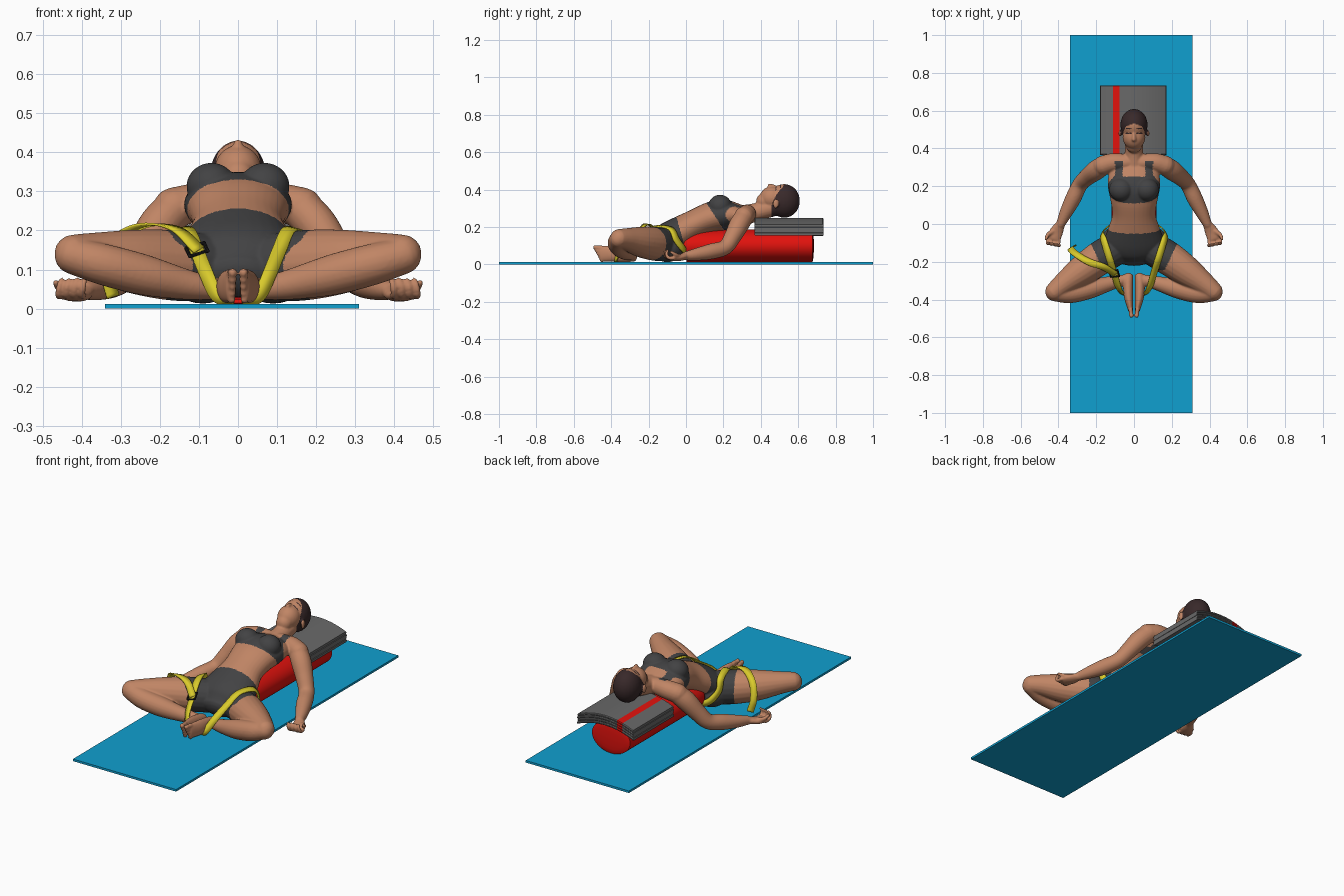
import bpy, bmesh, math
from mathutils import Vector, Matrix


def material(name, r, g, b):
    m = bpy.data.materials.new(name)
    m.diffuse_color = (r, g, b, 1)
    return m


SKIN = material("skin", 0.53, 0.235, 0.13)
CLOTH = material("charcoal cloth", 0.055, 0.055, 0.057)
HAIR = material("dark brown hair", 0.04, 0.022, 0.023)
BLUE = material("mat blue", 0.005, 0.35, 0.63)
RED = material("red", 0.75, 0.006, 0.004)
GREY = material("blanket grey", 0.14, 0.14, 0.14)
YELLOW = material("strap yellow", 0.70, 0.60, 0.025)
BLACK = material("buckle black", 0.01, 0.01, 0.01)


def finish(bm, name, *mats, angle=40):
    bmesh.ops.recalc_face_normals(bm, faces=bm.faces)
    me = bpy.data.meshes.new(name)
    bm.to_mesh(me)
    bm.free()
    for m in mats:
        me.materials.append(m)
    ob = bpy.data.objects.new(name, me)
    bpy.context.collection.objects.link(ob)
    bpy.context.view_layer.objects.active = ob
    ob.select_set(True)
    bpy.ops.object.shade_smooth_by_angle(angle=math.radians(angle))
    ob.select_set(False)
    return ob


def spline(pts, steps=5):
    """Catmull-Rom through tuples of any length."""
    p = [Vector(q) for q in pts]
    p = [2 * p[0] - p[1]] + p + [2 * p[-1] - p[-2]]
    out = []
    for i in range(1, len(p) - 2):
        a, b, c, d = p[i - 1:i + 3]
        for k in range(steps):
            t = k / steps
            out.append(0.5 * (2 * b + (c - a) * t + (2 * a - 5 * b + 4 * c - d) * t * t
                              + (3 * b - a - 3 * c + d) * t ** 3))
    return out + [p[-2]]


def tangent(q, i):
    return (q[min(i + 1, len(q) - 1)].xyz - q[max(i - 1, 0)].xyz).normalized()


def tube(bm, pts, side=(0, 0, 1), n=20, cap=1.0):
    """Loft of ellipses; pts hold x, y, z, radius along side, other radius."""
    q = spline([tuple(p) + ((p[3],) if len(p) == 4 else ()) for p in pts])
    secs = []
    for i, s in enumerate(q):
        t = tangent(q, i)
        a = Vector(side)
        a = (a - t * a.dot(t)).normalized()
        secs.append((s.xyz, t, a, t.cross(a), s[3], s[4]))

    def caps(sec, sgn):
        c, t, a, b, ra, rb = sec
        return [(c + t * sgn * cap * min(ra, rb) * math.sin(u), t, a, b, ra * math.cos(u), rb * math.cos(u))
                for u in (0.4, 0.8, 1.15, 1.45)]
    secs = caps(secs[0], -1)[::-1] + secs + caps(secs[-1], 1)
    rings = [[bm.verts.new(c + a * ra * math.cos(2 * math.pi * k / n) + b * rb * math.sin(2 * math.pi * k / n))
              for k in range(n)] for c, t, a, b, ra, rb in secs]
    for r, s in zip(rings, rings[1:]):
        for k in range(n):
            bm.faces.new((r[k], r[(k + 1) % n], s[(k + 1) % n], s[k]))
    bm.faces.new(rings[0][::-1])
    bm.faces.new(rings[-1])


def ball(bm, c, r):
    bmesh.ops.create_uvsphere(bm, u_segments=24, v_segments=16, radius=1,
                              matrix=Matrix.Translation(c) @ Matrix.Diagonal((*r, 1)))


def ribbon(name, pts, width=0.036):
    """Flat strap; pts hold position and outward direction."""
    bm = bmesh.new()
    q = spline(pts, 8)
    prev = None
    for i, s in enumerate(q):
        w = tangent(q, i).cross(Vector(s[3:6])).normalized() * width / 2
        cur = [bm.verts.new(s.xyz - w), bm.verts.new(s.xyz + w)]
        if prev:
            bm.faces.new((prev[0], prev[1], cur[1], cur[0]))
        prev = cur
    ob = finish(bm, name, YELLOW)
    mod = ob.modifiers.new("thickness", 'SOLIDIFY')
    mod.thickness, mod.offset = 0.006, 0


# Mat
bm = bmesh.new()
bmesh.ops.create_cube(bm, size=1, matrix=Matrix.Translation((-0.015, 0, 0.006)) @ Matrix.Diagonal((0.65, 2, 0.012, 1)))
finish(bm, "yoga_mat", BLUE)

# Bolster
bm = bmesh.new()
tube(bm, [(0, -0.005, 0.098, 0.108, 0.08), (0, 0.03, 0.1, 0.118, 0.088),
          (0, 0.35, 0.1, 0.12, 0.088), (0, 0.675, 0.1, 0.12, 0.088)], side=(1, 0, 0), n=48, cap=0.1)
finish(bm, "bolster", RED)

# Folded blanket: four draped layers with a red stripe
for k in range(4):
    bm = bmesh.new()
    xs = [-0.18 + 0.002 * (k % 2), -0.15, -0.112, -0.078, -0.04, 0, 0.04, 0.08, 0.12, 0.15, 0.172 - 0.003 * (k % 2)]
    loops = []
    for dz, e in ((0, 0), (0.004, -0.004), (0.010, -0.004), (0.0138, 0)):
        loops.append([[bm.verts.new((x, y, 0.192 + k * 0.0145 + dz - 1.25 * x * x))
                       for x in xs] for y in (0.37 + e, 0.73 - e)])
    for j in range(len(xs) - 1):
        quads = [(loops[0][0], loops[0][1]), (loops[3][0], loops[3][1])]
        quads += [(loops[i][s], loops[i + 1][s]) for i in range(3) for s in (0, 1)]
        for a, b in quads:
            bm.faces.new((a[j], a[j + 1], b[j + 1], b[j])).material_index = int(j == 2)
    for j in (0, -1):
        for i in range(3):
            bm.faces.new((loops[i][0][j], loops[i][1][j], loops[i + 1][1][j], loops[i + 1][0][j]))
    finish(bm, "blanket_layer_%d" % (k + 1), GREY, RED)

# Body: torso, neck, head
bm = bmesh.new()
X = (1, 0, 0)
tube(bm, [(0, -0.18, 0.085, 0.10, 0.06), (0, -0.14, 0.105, 0.145, 0.085), (0, -0.09, 0.135, 0.158, 0.092),
          (0, -0.02, 0.178, 0.135, 0.085), (0, 0.05, 0.217, 0.115, 0.078), (0, 0.13, 0.25, 0.125, 0.083),
          (0, 0.20, 0.265, 0.138, 0.085), (0, 0.28, 0.265, 0.13, 0.06), (0, 0.325, 0.262, 0.09, 0.042)],
     side=X, n=32, cap=0.6)
tube(bm, [(0, 0.31, 0.262, 0.056), (0, 0.38, 0.282, 0.048), (0, 0.46, 0.305, 0.05)], side=X)
ball(bm, (0, 0.525, 0.34), (0.072, 0.084, 0.09))
ball(bm, (0, 0.46, 0.355), (0.06, 0.066, 0.063))
ball(bm, (0, 0.415, 0.338), (0.043, 0.04, 0.043))
tube(bm, [(0, 0.485, 0.412, 0.008), (0, 0.465, 0.42, 0.009), (0, 0.448, 0.421, 0.012)], side=X)
ball(bm, (0, 0.41, 0.377), (0.021, 0.012, 0.011))
# Limbs on both sides
for s in (-1, 1):
    def limb(pts, **kw):
        tube(bm, [(s * p[0],) + tuple(p[1:]) for p in pts], **kw)
    ball(bm, (s * 0.073, 0.48, 0.325), (0.009, 0.016, 0.026))
    ball(bm, (s * 0.068, 0.182, 0.313), (0.064, 0.062, 0.06))
    ball(bm, (s * 0.09, -0.10, 0.085), (0.09, 0.09, 0.072))
    # shoulder and arm
    limb([(0.04, 0.325, 0.275, 0.045), (0.11, 0.325, 0.27, 0.05), (0.165, 0.31, 0.258, 0.052)])
    limb([(0.155, 0.315, 0.262, 0.05), (0.20, 0.285, 0.215, 0.053), (0.245, 0.25, 0.15, 0.046),
          (0.285, 0.21, 0.092, 0.041), (0.322, 0.135, 0.07, 0.042), (0.36, 0.06, 0.055, 0.034),
          (0.388, 0.0, 0.046, 0.024)])
    # hand
    limb([(0.388, 0.0, 0.045, 0.024, 0.02), (0.41, -0.04, 0.036, 0.036, 0.018),
          (0.425, -0.075, 0.034, 0.036, 0.015)], side=X)
    for i in range(4):
        x = 0.396 + 0.02 * i
        limb([(x, -0.075 + 0.003 * i, 0.033, 0.0105), (x + 0.003, -0.103 + 0.003 * i, 0.036, 0.0095),
              (x + 0.001, -0.116 + 0.004 * i, 0.056, 0.0085), (x - 0.004, -0.111 + 0.004 * i, 0.073, 0.0075)],
             side=X, n=10)
    limb([(0.425, -0.035, 0.042, 0.014), (0.455, -0.055, 0.052, 0.011), (0.466, -0.078, 0.066, 0.009)], n=10)
    # thigh and shin
    limb([(0.09, -0.125, 0.105, 0.088), (0.18, -0.18, 0.112, 0.09), (0.28, -0.25, 0.122, 0.08),
          (0.37, -0.315, 0.135, 0.06), (0.42, -0.356, 0.14, 0.05)])
    limb([(0.422, -0.362, 0.135, 0.047), (0.34, -0.366, 0.112, 0.053), (0.24, -0.345, 0.086, 0.052),
          (0.14, -0.318, 0.063, 0.04), (0.07, -0.30, 0.052, 0.03), (0.035, -0.29, 0.05, 0.026)])
    # foot and toes
    limb([(0.028, -0.272, 0.045, 0.024, 0.03), (0.031, -0.31, 0.05, 0.027, 0.037),
          (0.029, -0.38, 0.056, 0.025, 0.042), (0.022, -0.43, 0.058, 0.018, 0.043),
          (0.018, -0.458, 0.058, 0.013, 0.04)], side=X, cap=0.5)
    for i in range(5):
        z, r = 0.09 - 0.0175 * i, 0.0125 - 0.001 * i
        limb([(0.018, -0.452, z, r), (0.016, -0.47 + 0.006 * i, z, r * 0.9),
              (0.014, -0.485 + 0.008 * i, z + 0.002, r)], side=X, n=10)
body = finish(bm, "body", SKIN, CLOTH, HAIR)

# Blend the body parts into one smooth skin
mod = body.modifiers.new("blend", 'REMESH')
mod.mode, mod.voxel_size, mod.use_smooth_shade = 'VOXEL', 0.005, True
mod = body.modifiers.new("soften", 'SMOOTH')
mod.factor, mod.iterations = 0.5, 5
mesh = bpy.data.meshes.new_from_object(body.evaluated_get(bpy.context.evaluated_depsgraph_get()))
body.modifiers.clear()
body.data = mesh
mesh.materials.clear()
for m in (SKIN, CLOTH, HAIR):
    mesh.materials.append(m)


def region(c):
    """Clothing and hair by position."""
    x, y, z = abs(c.x), c.y, c.z
    if -0.245 < y < 0.02 - 0.28 * z and 0.9 * x - 0.42 * y < 0.249:
        return 1                                        # shorts
    if 0.115 + 0.65 * (0.32 - z) < y < 0.335 and x < max(0.1, 0.148 - 0.8 * max(0, y - 0.2)):
        if y < 0.25 or x > 0.06:
            return 1                                    # top and shoulder straps
    if x < 0.1 and y > 0.455 + 3.4 * max(0, z - 0.28) ** 2 and y > 0.45:
        return 2 if x < 0.073 or y > 0.495 else 0       # hair, leaving the ears
    if z > 0.37 and 0.012 < x < 0.044 and (0.478 < y < 0.484 or 0.501 < y < 0.506):
        return 2                                        # closed eyes and brows
    return 0


for p in mesh.polygons:
    p.use_smooth = True
    p.material_index = region(p.center)

# Strap loop around the hips and feet, one half per side
half = [(0, 0.0, 0.05, 0, 1, 0), (0.12, -0.005, 0.07, 0.5, 0.9, 0), (0.168, -0.05, 0.13, 0.9, 0.4, 0.2),
        (0.16, -0.085, 0.193, 0.5, 0.2, 0.8), (0.13, -0.18, 0.201, 0.1, -0.2, 1),
        (0.105, -0.26, 0.148, 0.2, -0.5, 0.8), (0.082, -0.335, 0.092, 0.4, -0.6, 0.6),
        (0.054, -0.375, 0.035, 0.6, -0.7, 0.3), (0.01, -0.38, 0.016, 0.3, -0.3, -0.8)]
for s, nm in ((1, "strap_left"), (-1, "strap_right")):
    ribbon(nm, [(s * p[0], p[1], p[2], s * p[3], p[4], p[5]) for p in half])
# Loose strap end over the thigh
ribbon("strap_tail", [(-0.10, -0.265, 0.15, 0, -0.5, 0.8), (-0.16, -0.228, 0.204, -0.1, -0.2, 1),
                      (-0.24, -0.2, 0.213, 0, 0.2, 1), (-0.31, -0.157, 0.175, -0.3, 0.7, 0.6),
                      (-0.335, -0.13, 0.1, -0.5, 0.8, 0), (-0.32, -0.12, 0.03, -0.5, 0.8, 0)])

# Buckle frame
bm = bmesh.new()
c, u = Vector((-0.105, -0.262, 0.151)), Vector((0.02, -0.07, -0.045)).normalized() * 0.02
v = u.cross(Vector((-0.2, -0.5, 0.8))).normalized() * 0.024
ends = [c + u + v, c + u - v, c - u - v, c - u + v]
for a, b in zip(ends, ends[1:] + ends[:1]):
    tube(bm, [(*a, 0.0045), (*b, 0.0045)], side=u.cross(v), n=8)
finish(bm, "buckle", BLACK)
